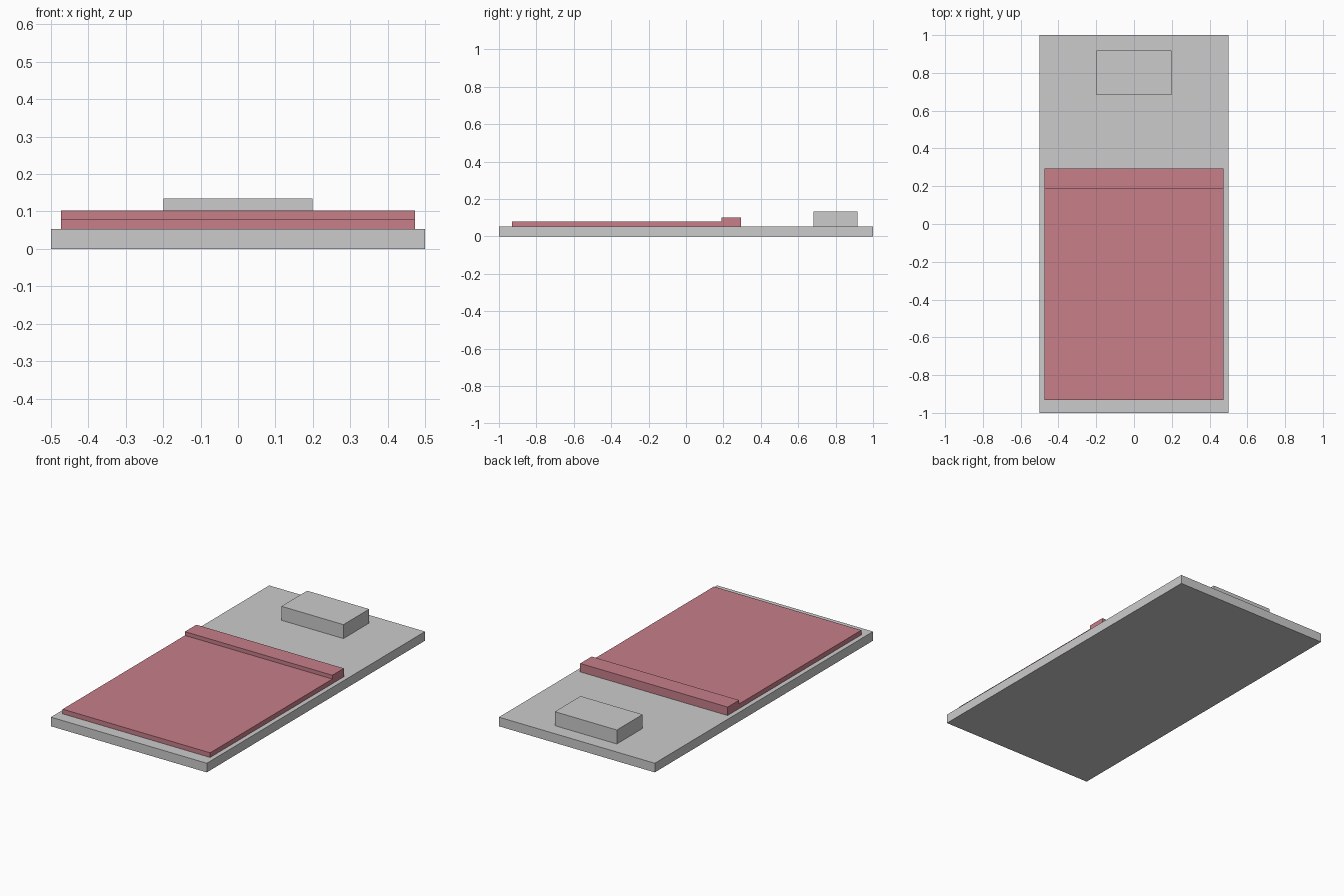
import bpy

if "Cube" in bpy.data.objects:
    bpy.data.objects.remove(bpy.data.objects["Cube"])


def box(name, x_half, y0, y1, z0, z1, material=None):
    bpy.ops.mesh.primitive_cube_add(size=1, location=(0, (y0 + y1) / 2, (z0 + z1) / 2))
    obj = bpy.context.object
    obj.name = name
    obj.scale = (2 * x_half, y1 - y0, z1 - z0)
    bpy.ops.object.transform_apply(location=False, rotation=False, scale=True)
    if material:
        obj.data.materials.append(material)
    return obj


pink = bpy.data.materials.new("blanket_pink")
pink.diffuse_color = (0.57, 0.21, 0.25, 1)
pink.use_nodes = True
pink.node_tree.nodes["Principled BSDF"].inputs["Base Color"].default_value = pink.diffuse_color

BASE_TOP = 0.053

# Mattress slab and pillow
box("mattress", 0.5, -1, 1, 0, BASE_TOP)
box("pillow", 0.199, 0.682, 0.918, BASE_TOP, 0.134)

# Blanket and its thicker folded edge
box("blanket", 0.473, -0.931, 0.189, BASE_TOP, 0.08, pink)
box("blanket_fold", 0.473, 0.189, 0.294, BASE_TOP, 0.102, pink)
